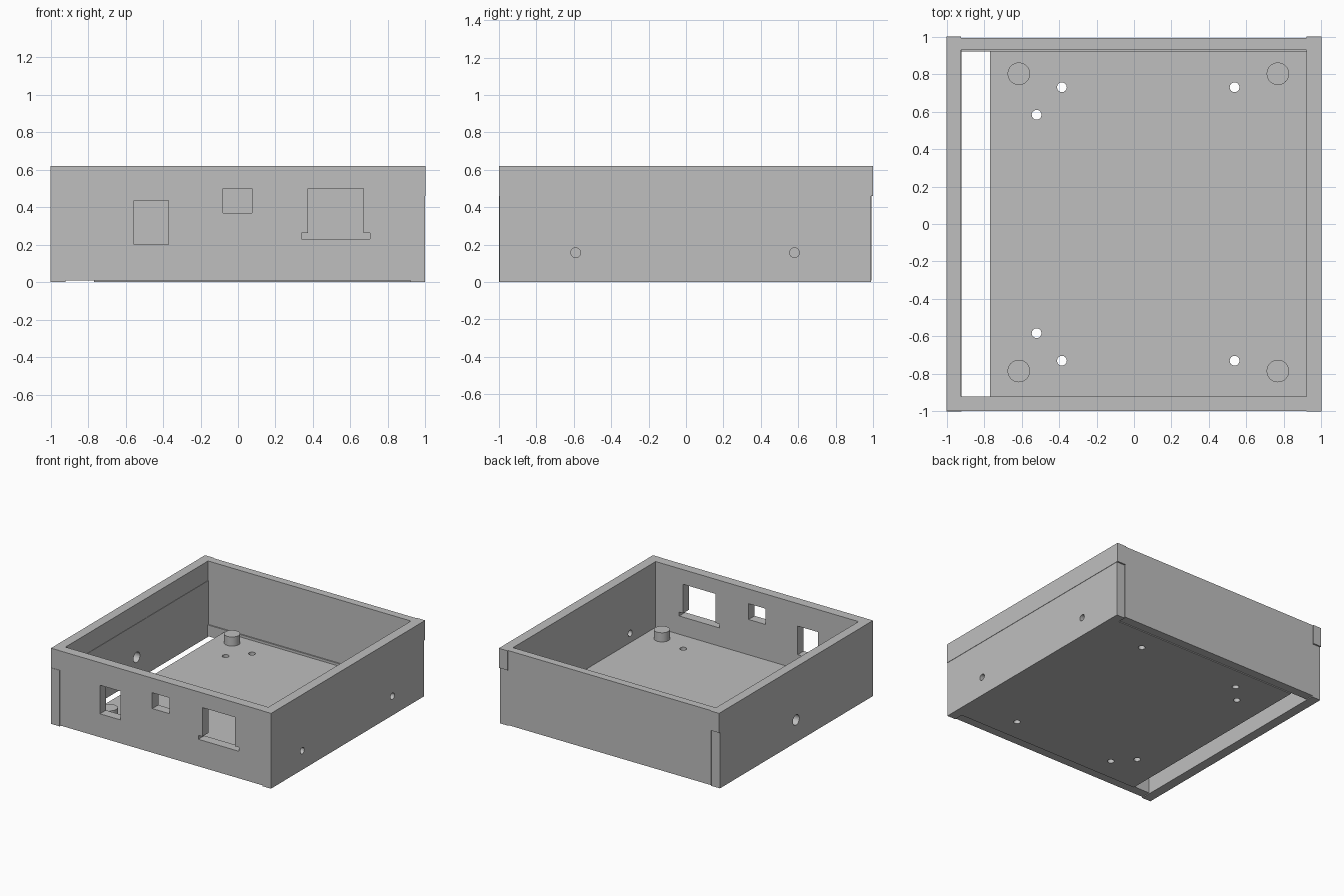
import bpy
import math

if "Cube" in bpy.data.objects:
    bpy.data.objects.remove(bpy.data.objects["Cube"], do_unlink=True)

grey = bpy.data.materials.new("plain_grey")
grey.use_nodes = True
COLOUR = (0.52, 0.52, 0.52, 1)
grey.diffuse_color = COLOUR
grey.node_tree.nodes["Principled BSDF"].inputs["Base Color"].default_value = COLOUR


def box(name, x, y, z):
    """Box spanning the given (low, high) ranges."""
    bpy.ops.mesh.primitive_cube_add(size=1)
    ob = bpy.context.object
    ob.name = name
    ob.location = [(a + b) / 2 for a, b in (x, y, z)]
    ob.scale = [b - a for a, b in (x, y, z)]
    bpy.ops.object.transform_apply(location=True, scale=True)
    ob.data.materials.append(grey)
    return ob


def cylinder(name, radius, depth, centre, turn=(0, 0, 0)):
    bpy.ops.mesh.primitive_cylinder_add(vertices=32, radius=radius, depth=depth,
                                        location=centre, rotation=turn)
    ob = bpy.context.object
    ob.name = name
    ob.data.materials.append(grey)
    return ob


def cut(target, cutters):
    """Subtract each cutter from the target, then delete the cutter."""
    for cutter in cutters:
        cutter.hide_render = True
        mod = target.modifiers.new("cut", "BOOLEAN")
        mod.operation = "DIFFERENCE"
        mod.solver = "EXACT"
        mod.object = cutter
        bpy.context.view_layer.objects.active = target
        bpy.ops.object.modifier_apply(modifier=mod.name)
        bpy.data.objects.remove(cutter, do_unlink=True)


IN, TOP, SEAM, BASE = 0.92, 0.62, 0.46, 0.008
SIDEWAYS = (0, math.pi / 2, 0)

# Side walls: lower panels with slightly longer upper rails
left_wall = box("left_wall", (IN, 0.997), (-0.997, 0.988), (0, SEAM))
box("left_rail", (IN, 1), (-1, 1), (SEAM, TOP))
right_wall = box("right_wall", (-1, -IN), (-1, 0.988), (0, SEAM))
box("right_rail", (-1, -IN - 0.003), (-0.997, 1), (SEAM, TOP))

# Round holes through the side walls
cut(left_wall, [cylinder("hole_cutter", 0.026, 0.3, (0.96, y, 0.157), SIDEWAYS)
                for y in (-0.59, 0.58)])
cut(right_wall, [cylinder("hole_cutter", 0.042, 0.3, (-0.96, 0, 0.185), SIDEWAYS)])

# Front wall with port openings; the wide one has a flanged foot
front_wall = box("front_wall", (-IN - 0.003, IN), (-0.998, -IN), (BASE, TOP))
openings = [((-0.555, -0.37), (0.2, 0.435)),
            ((-0.08, 0.075), (0.37, 0.5)),
            ((0.375, 0.67), (0.24, 0.5)),
            ((0.338, 0.706), (0.23, 0.262))]
cut(front_wall, [box("port_cutter", x, (-1.1, -0.8), z) for x, z in openings])

# Back wall standing on a shallow inner ledge
box("back_wall", (-IN - 0.003, IN), (0.93, 0.993), (BASE, TOP))
box("back_ledge", (-IN, IN), (IN, 0.93), (BASE, 0.1))

# Floor plate, open along one side, with screw holes
floor = box("floor", (-0.77, IN), (-IN, IN), (0, 0.08))
holes = [(x, s * y) for x, y in ((-0.385, 0.73), (0.537, 0.73), (-0.52, 0.583))
         for s in (-1, 1)]
cut(floor, [cylinder("screw_cutter", 0.026, 0.4, (x, y, 0.04)) for x, y in holes])

# Support posts
for x in (-0.615, 0.768):
    for y in (-0.785, 0.802):
        cylinder("support_post", 0.06, 0.08, (x, y, 0.115))

# Smooth round surfaces while keeping edges sharp
for ob in bpy.context.scene.objects:
    ob.select_set(ob.type == "MESH" and grey.name in ob.data.materials)
bpy.ops.object.shade_smooth_by_angle(angle=math.radians(30))
